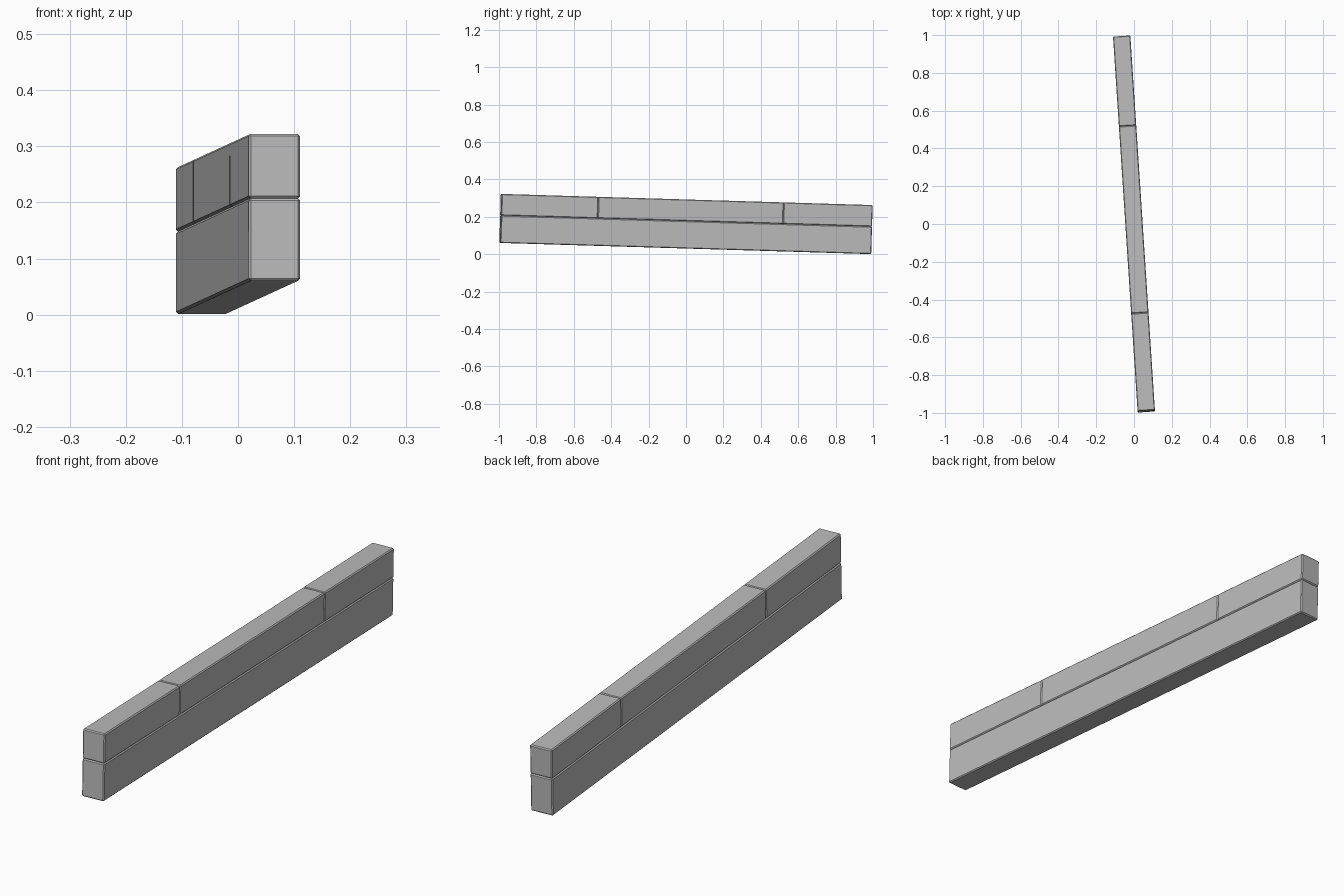
import bpy
from mathutils import Matrix, Vector

cube = bpy.data.objects.get("Cube")
if cube:
    bpy.data.objects.remove(cube, do_unlink=True)

# Plain grey stone
grey = bpy.data.materials.new("stone grey")
grey.use_nodes = True
colour = (0.5, 0.5, 0.5, 1)
grey.diffuse_color = colour
grey.node_tree.nodes["Principled BSDF"].inputs["Base Color"].default_value = colour

WIDTH = 0.092
HALF = 0.994          # half the wall length
LOWER, TOP = 0.147, 0.262
BEVEL = 0.004

# The whole wall turns slightly and slopes down to the back
wall = (Matrix.Translation((0, 0, 0.0305))
        @ Matrix.Rotation(0.0655, 4, "Z")
        @ Matrix.Rotation(-0.03, 4, "X")
        @ Matrix.Translation((0, -0.004, 0)))


def block(name, y0, y1, z0, z1):
    """Box with narrow chamfered edges, placed in the wall."""
    bpy.ops.mesh.primitive_cube_add(size=1)
    ob = bpy.context.object
    ob.name = name
    size = Vector((WIDTH, y1 - y0, z1 - z0))
    centre = Vector((0, (y0 + y1) / 2, (z0 + z1) / 2))
    ob.data.transform(Matrix.Translation(centre) @ Matrix.Diagonal(size).to_4x4())
    ob.matrix_world = wall
    ob.data.materials.append(grey)
    bevel = ob.modifiers.new("chamfer", "BEVEL")
    bevel.width = BEVEL
    bevel.segments = 1
    return ob


# Long lower course
block("lower_beam", -HALF, HALF, 0, LOWER)

# Upper course of three blocks
joints = [-HALF, -0.476, 0.517, HALF]
for name, y0, y1 in zip(("front", "middle", "back"), joints, joints[1:]):
    block(f"upper_{name}_block", y0, y1, LOWER, TOP)
